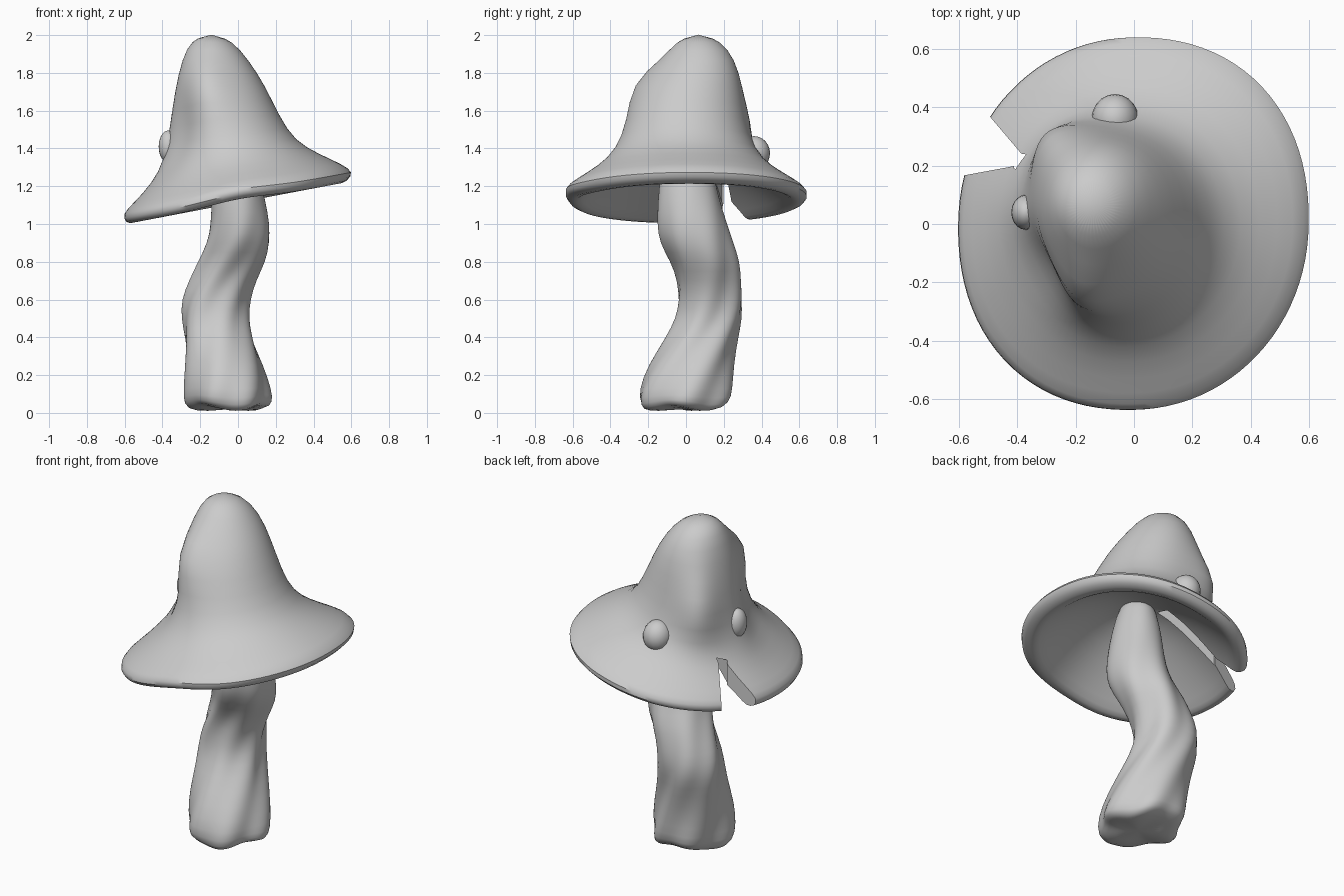
import bpy, bmesh
from math import sin, cos, pi, exp
from mathutils import Vector

if "Cube" in bpy.data.objects:
    bpy.data.objects.remove(bpy.data.objects["Cube"])

N = 48


def make_object(name, bm):
    bmesh.ops.recalc_face_normals(bm, faces=bm.faces)
    me = bpy.data.meshes.new(name)
    bm.to_mesh(me)
    bm.free()
    ob = bpy.data.objects.new(name, me)
    bpy.context.collection.objects.link(ob)
    return ob


def loft(name, start, rings, end):
    """Skin closed rings and close both ends with a pole vertex."""
    bm = bmesh.new()
    vs = [[bm.verts.new(p) for p in r] for r in rings]
    for a, b in zip(vs, vs[1:]):
        for i in range(N):
            j = (i + 1) % N
            bm.faces.new((a[i], a[j], b[j], b[i]))
    for pole, ring in ((start, vs[0]), (end, vs[-1])):
        c = bm.verts.new(pole)
        for i in range(N):
            bm.faces.new((c, ring[i], ring[(i + 1) % N]))
    return make_object(name, bm)


def finish(ob, angle=0.7):
    bpy.ops.object.select_all(action='DESELECT')
    ob.select_set(True)
    bpy.context.view_layer.objects.active = ob
    for m in list(ob.modifiers):
        bpy.ops.object.modifier_apply(modifier=m.name)
    bpy.ops.object.shade_smooth_by_angle(angle=angle)


def tilted_ring(xl, zl, xr, zr, yf, yb, corner=0.0):
    """Ellipse through left/right/front/back extremes, sloping along x."""
    pts = []
    for i in range(N):
        t = 2 * pi * i / N
        k = 1 + corner * max(0, sin(2 * t)) ** 1.5
        c, s = k * cos(t), k * sin(t)
        pts.append(Vector(((xl + xr) / 2 + (xr - xl) / 2 * c,
                           (yf + yb) / 2 + (yb - yf) / 2 * s,
                           (zl + zr) / 2 + (zr - zl) / 2 * c)))
    return pts


# Cap: outer hat shape, rolled lip, then hollow underside
levels = [
    (-0.245, 1.975, -0.03, 1.97, -0.045, 0.18),
    (-0.295, 1.88, 0.055, 1.87, -0.12, 0.26),
    (-0.335, 1.70, 0.14, 1.74, -0.25, 0.295),
    (-0.355, 1.52, 0.22, 1.57, -0.31, 0.315),
    (-0.385, 1.34, 0.30, 1.44, -0.37, 0.36),
    (-0.46, 1.21, 0.43, 1.37, -0.47, 0.46, 0.02),
    (-0.565, 1.10, 0.555, 1.315, -0.59, 0.59, 0.035),
    (-0.61, 1.055, 0.615, 1.275, -0.65, 0.655, 0.04),
    (-0.60, 1.005, 0.58, 1.225, -0.63, 0.63, 0.04),
    (-0.55, 1.00, 0.52, 1.205, -0.57, 0.57, 0.04),
    (-0.52, 1.04, 0.48, 1.235, -0.53, 0.53, 0.03),
    (-0.36, 1.19, 0.34, 1.33, -0.37, 0.38),
    (-0.17, 1.34, 0.17, 1.39, -0.18, 0.18),
]
rings = [tilted_ring(*l) for l in levels]
# Soft lumps and dips: centre, push, radius
lumps = [((-0.27, 0.26, 1.54), (-0.07, 0.09, 0), 0.15),
         ((-0.17, -0.24, 1.72), (-0.02, -0.05, 0.03), 0.13),
         ((-0.38, 0.04, 1.42), (-0.025, 0, 0), 0.09),
         ((-0.33, -0.17, 1.45), (0.06, 0.035, 0), 0.15),
         ((0.0, -0.63, 1.14), (0, 0, 0.02), 0.22)]
for ring in rings:
    for p in ring:
        q = p.copy()
        for c, d, r in lumps:
            p += Vector(d) * exp(-((q - Vector(c)).length / r) ** 2)
cap = loft("mushroom_cap", (-0.14, 0.065, 2.005), rings, (0, 0, 1.40))
cap.modifiers.new("smooth", 'SUBSURF').levels = 1


def cut_prism(target, name, corners):
    """Subtract an upright prism from z 0.8 to the given top at each corner."""
    bm = bmesh.new()
    lo = [bm.verts.new((x, y, 0.8)) for x, y, z in corners]
    hi = [bm.verts.new(c) for c in corners]
    bm.faces.new(lo)
    bm.faces.new(hi)
    for i in range(4):
        j = (i + 1) % 4
        bm.faces.new((lo[i], lo[j], hi[j], hi[i]))
    cutter = make_object(name, bm)
    cutter.hide_render = True
    cut = target.modifiers.new(name, 'BOOLEAN')
    cut.operation, cut.solver, cut.object = 'DIFFERENCE', 'EXACT', cutter
    return cutter


# Notch torn out of the brim, continuing as a groove under the cap
cutters = [
    cut_prism(cap, "notch_cutter", [(-0.40, 0.20, 1.6), (-0.385, 0.24, 1.6),
                                    (-0.75, 0.67, 1.6), (-0.85, 0.117, 1.6)]),
    cut_prism(cap, "groove_cutter", [(-0.08, 0.10, 1.45), (-0.08, 0.19, 1.45),
                                     (-0.41, 0.245, 1.25), (-0.41, 0.19, 1.25)]),
]
finish(cap)
for c in cutters:
    bpy.data.objects.remove(c)

# Stem: leaning, with ridges twisting upward (z, x min, x max, y min, y max)
spans = [
    (0.02, -0.23, 0.15, -0.21, 0.18),
    (0.05, -0.275, 0.17, -0.25, 0.24),
    (0.12, -0.28, 0.17, -0.255, 0.25),
    (0.25, -0.28, 0.135, -0.20, 0.25),
    (0.40, -0.285, 0.08, -0.105, 0.275),
    (0.50, -0.30, 0.055, -0.055, 0.30),
    (0.60, -0.295, 0.06, -0.045, 0.305),
    (0.70, -0.255, 0.09, -0.045, 0.29),
    (0.80, -0.21, 0.145, -0.075, 0.28),
    (0.90, -0.165, 0.17, -0.135, 0.245),
    (1.00, -0.145, 0.17, -0.15, 0.215),
    (1.12, -0.14, 0.145, -0.15, 0.18),
    (1.25, -0.135, 0.115, -0.14, 0.15),
    (1.44, -0.09, 0.07, -0.09, 0.11),
]
stem_rings = []
for z, xl, xr, yf, yb in spans:
    amp = 0.055 * max(0.15, min(1, (1.15 - z) / 0.4))
    ring = []
    for i in range(N):
        t = 2 * pi * i / N
        k = 1 - amp * 0.2 + amp * cos(6 * (t - 1.8 * z) + 0.5)
        k += 0.4 * amp * cos(4 * (t - 1.8 * z))
        wobble = 0.015 * cos(3 * t + 1) if z < 0.1 else 0
        ring.append(((xl + xr) / 2 + (xr - xl) / 2 * k * cos(t),
                     (yf + yb) / 2 + (yb - yf) / 2 * k * sin(t), z + wobble))
    stem_rings.append(ring)
stem = loft("mushroom_stem", (-0.04, -0.01, 0.02), stem_rings, (-0.01, 0, 1.45))
stem.modifiers.new("smooth", 'SUBSURF').levels = 1
finish(stem, 1.2)

# Small warts sunk in where the crown meets the brim
for name, loc, size in (("back_wart", (-0.065, 0.36, 1.375), (0.08, 0.085, 0.09)),
                        ("left_wart", (-0.37, 0.04, 1.41), (0.05, 0.06, 0.085))):
    bm = bmesh.new()
    bmesh.ops.create_uvsphere(bm, u_segments=20, v_segments=12, radius=1)
    bmesh.ops.scale(bm, vec=size, verts=bm.verts)
    bmesh.ops.translate(bm, vec=loc, verts=bm.verts)
    finish(make_object(name, bm), 1.2)
